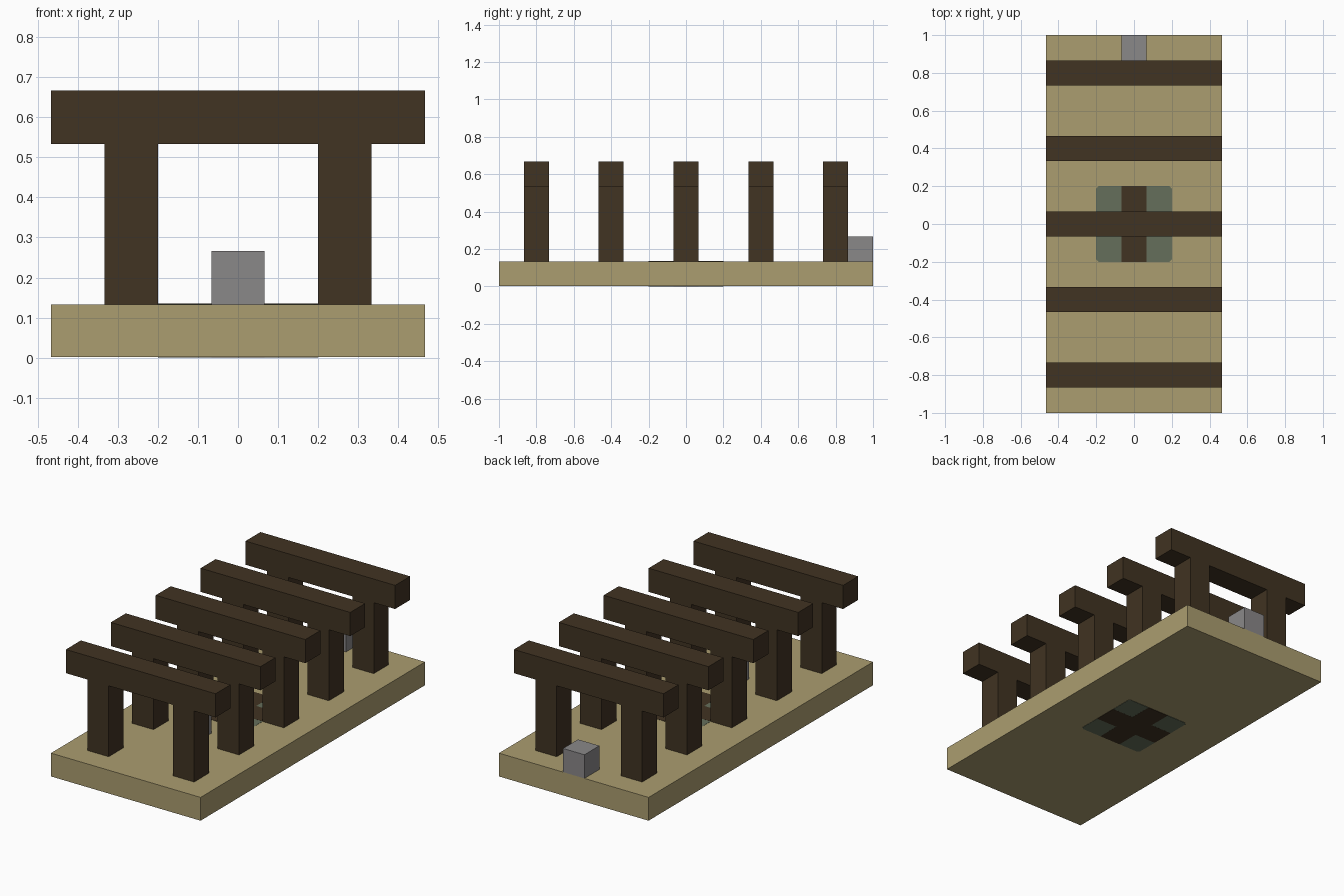
import bpy

cube = bpy.data.objects.get("Cube")
if cube:
    bpy.data.objects.remove(cube, do_unlink=True)

U = 1 / 15  # grid module: every part is a whole number of modules


def material(name, srgb):
    lin = [((c / 255 + 0.055) / 1.055) ** 2.4 for c in srgb] + [1]
    mat = bpy.data.materials.new(name)
    mat.use_nodes = True
    mat.diffuse_color = lin
    mat.node_tree.nodes["Principled BSDF"].inputs["Base Color"].default_value = lin
    return mat


sand = material("sand", (171, 157, 112))
wood = material("dark_wood", (65, 51, 34))
stone = material("grey_stone", (138, 136, 137))
moss = material("moss_green", (101, 111, 91))


def box(name, mat, x, y, z, grow=0):
    """Box from (min, max) ranges given in modules."""
    size = [(r[1] - r[0]) * U for r in (x, y, z)]
    size[2] += 2 * grow
    bpy.ops.mesh.primitive_cube_add(size=1, location=[(r[0] + r[1]) / 2 * U for r in (x, y, z)])
    obj = bpy.context.object
    obj.name = name
    for v in obj.data.vertices:
        v.co = [c * s for c, s in zip(v.co, size)]
    obj.data.materials.append(mat)
    return obj


# Ground slab
box("ground_slab", sand, (-7, 7), (-15, 15), (0.03, 2))

# Square inlay with clipped corners, and the cross over it, through the slab
for sx in (-1, 1):
    for sy in (-1, 1):
        inlay = box("inlay_corner", moss, sorted((sx, 3 * sx)), sorted((sy, 3 * sy)), (0.02, 2), 0.001)
        clip = inlay.modifiers.new("clipped_corner", 'BEVEL')
        clip.width = 0.012
        clip.segments = 1
        clip.limit_method = 'WEIGHT'
        weights = inlay.data.attributes.new("bevel_weight_edge", 'FLOAT', 'EDGE')
        for e in inlay.data.edges:
            a, b = (inlay.data.vertices[i].co for i in e.vertices)
            if abs(a.z - b.z) > 0.1 and a.x * sx > 0 and a.y * sy > 0:
                weights.data[e.index].value = 1
box("inlay_cross_long", wood, (-1, 1), (-3, 3), (0.02, 2), 0.0013)
for sx in (-1, 1):
    box("inlay_cross_arm", wood, sorted((sx, 3 * sx)), (-1, 1), (0.02, 2), 0.0013)

# Row of five gates: two posts and a beam each
for i in range(-2, 3):
    span = (6 * i - 1, 6 * i + 1)
    for sx in (-1, 1):
        box("gate_post", wood, sorted((3 * sx, 5 * sx)), span, (2, 8))
    box("gate_beam", wood, (-7, 7), span, (8, 10))

# Stone blocks: one at the back edge, one under the second gate
for y in (14, -6):
    box("stone_block", stone, (-1, 1), (y - 1, y + 1), (2, 4))
